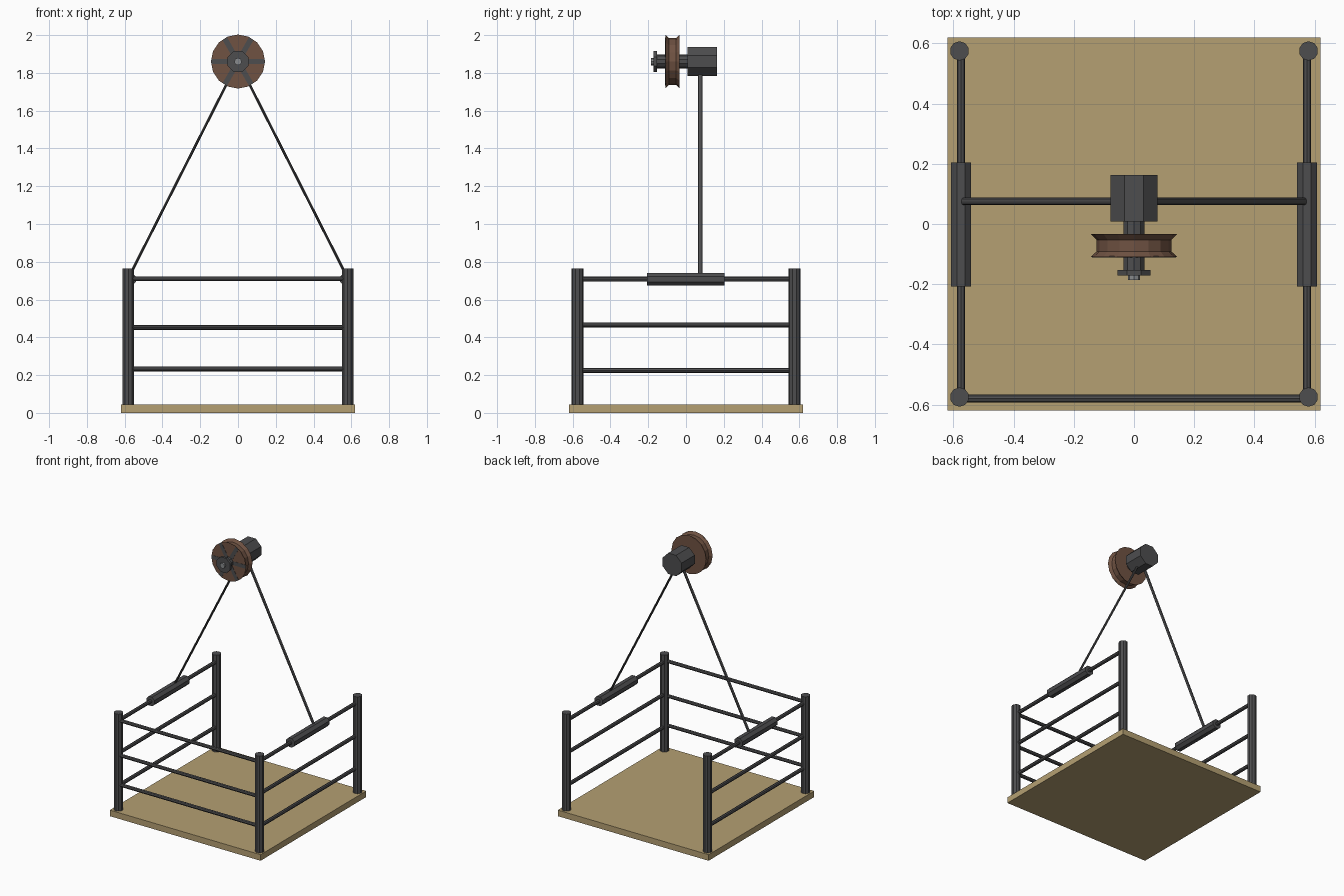
import bpy, math
from mathutils import Vector, Matrix

if "Cube" in bpy.data.objects:
    bpy.data.objects.remove(bpy.data.objects["Cube"])


def material(name, rgb):
    m = bpy.data.materials.new(name)
    m.diffuse_color = (*rgb, 1)
    m.use_nodes = True
    m.node_tree.nodes["Principled BSDF"].inputs["Base Color"].default_value = m.diffuse_color
    return m


STEEL = material("dark_steel", (0.075, 0.075, 0.078))
LIGHT = material("light_steel", (0.25, 0.26, 0.27))
WOOD = material("plywood", (0.46, 0.35, 0.17))
BROWN = material("brown_wheel", (0.16, 0.085, 0.055))
HUB_Z = 1.86


def box(name, loc, size, mat, rot=(0, 0, 0)):
    bpy.ops.mesh.primitive_cube_add(size=1, location=loc, rotation=rot)
    ob = bpy.context.object
    ob.name, ob.scale = name, size
    ob.data.materials.append(mat)
    return ob


def rod(name, a, b, r, sides=8, mat=STEEL, turn=0.0, squash=1.0):
    """Prism between two points, optionally turned about and squashed across its axis."""
    a, b = Vector(a), Vector(b)
    d = b - a
    bpy.ops.mesh.primitive_cylinder_add(vertices=sides, radius=r, depth=d.length)
    ob = bpy.context.object
    ob.name = name
    ob.data.transform(Matrix.Rotation(turn, 4, 'Z'))
    ob.data.transform(Matrix.Diagonal((squash, 1, 1, 1)))
    ob.matrix_world = Matrix.Translation((a + b) / 2) @ d.to_track_quat('Z', 'Y').to_matrix().to_4x4()
    ob.data.materials.append(mat)
    return ob


def axle_part(name, y0, y1, r, sides, mat=STEEL, turn=0.0):
    return rod(name, (0, y0, HUB_Z), (0, y1, HUB_Z), r, sides, mat, turn)


def lathe(name, profile, sides, mat):
    """Revolve (y, radius) points around the axle."""
    verts, faces = [], []
    for i in range(sides):
        t = 2 * math.pi * i / sides
        verts += [(r * math.sin(t), y, HUB_Z + r * math.cos(t)) for y, r in profile]
    n = len(profile)
    for i in range(sides):
        j = (i + 1) % sides
        for k in range(n - 1):
            faces.append((i * n + k, j * n + k, j * n + k + 1, i * n + k + 1))
    faces.append([i * n for i in reversed(range(sides))])
    faces.append([i * n + n - 1 for i in range(sides)])
    me = bpy.data.meshes.new(name)
    me.from_pydata(verts, [], faces)
    me.materials.append(mat)
    ob = bpy.data.objects.new(name, me)
    bpy.context.collection.objects.link(ob)
    # consistent outward normals
    import bmesh
    bm = bmesh.new()
    bm.from_mesh(me)
    bmesh.ops.recalc_face_normals(bm, faces=bm.faces)
    bm.to_mesh(me)
    bm.free()
    return ob


# Platform
box("platform", (0, 0, 0.0225), (1.24, 1.24, 0.045), WOOD)

# Corner posts
for sx in (-1, 1):
    for sy in (-1, 1):
        rod("corner_post", (sx * 0.58, sy * 0.575, 0.04), (sx * 0.58, sy * 0.575, 0.765), 0.032, 10)

# Front rails (the back stays open)
for z in (0.233, 0.452, 0.71):
    rod("front_rail", (-0.58, -0.58, z), (0.58, -0.58, z), 0.013)

# Side rails, grip sleeves and suspension rods
for s in (-1, 1):
    for z in (0.225, 0.466, 0.708):
        rod("side_rail", (s * 0.575, -0.575, z), (s * 0.575, 0.575, z), 0.0135)
    rod("rail_sleeve", (s * 0.575, -0.207, 0.708), (s * 0.575, 0.205, 0.708), 0.0365, 8, turn=math.pi / 8)
    top, low = Vector((s * 0.02, 0.075, 1.82)), Vector((s * 0.58, 0.075, 0.715))
    hanger = rod("suspension_rod", low, top, 0.0125)
    # flattened across the front view
    hanger.data.transform(Matrix.Diagonal((0.55, 1, 1, 1))
                          if abs((hanger.matrix_world.to_3x3() @ Vector((1, 0, 0))).y) < 0.5
                          else Matrix.Diagonal((1, 0.55, 1, 1)))

# Motor block, axle, end washer and tip
axle_part("motor_block", 0.008, 0.163, 0.084, 8, turn=math.pi / 8)
axle_part("axle", -0.156, 0.02, 0.037, 10)
axle_part("end_washer", -0.171, -0.153, 0.06, 8, turn=math.pi / 8)
axle_part("axle_tip", -0.186, -0.165, 0.02, 8, LIGHT)

# Grooved wheel
lathe("pulley_wheel", [(-0.109, 0.143), (-0.091, 0.124), (-0.053, 0.124), (-0.034, 0.143)], 16, BROWN)

# Six spokes inlaid in the front of the wheel
for i in range(6):
    t = math.pi / 3 * i
    c = (0.087 * math.cos(t), -0.1085, HUB_Z + 0.087 * math.sin(t))
    box("wheel_spoke", c, (0.104, 0.004, 0.028), STEEL, (0, -t, 0))
